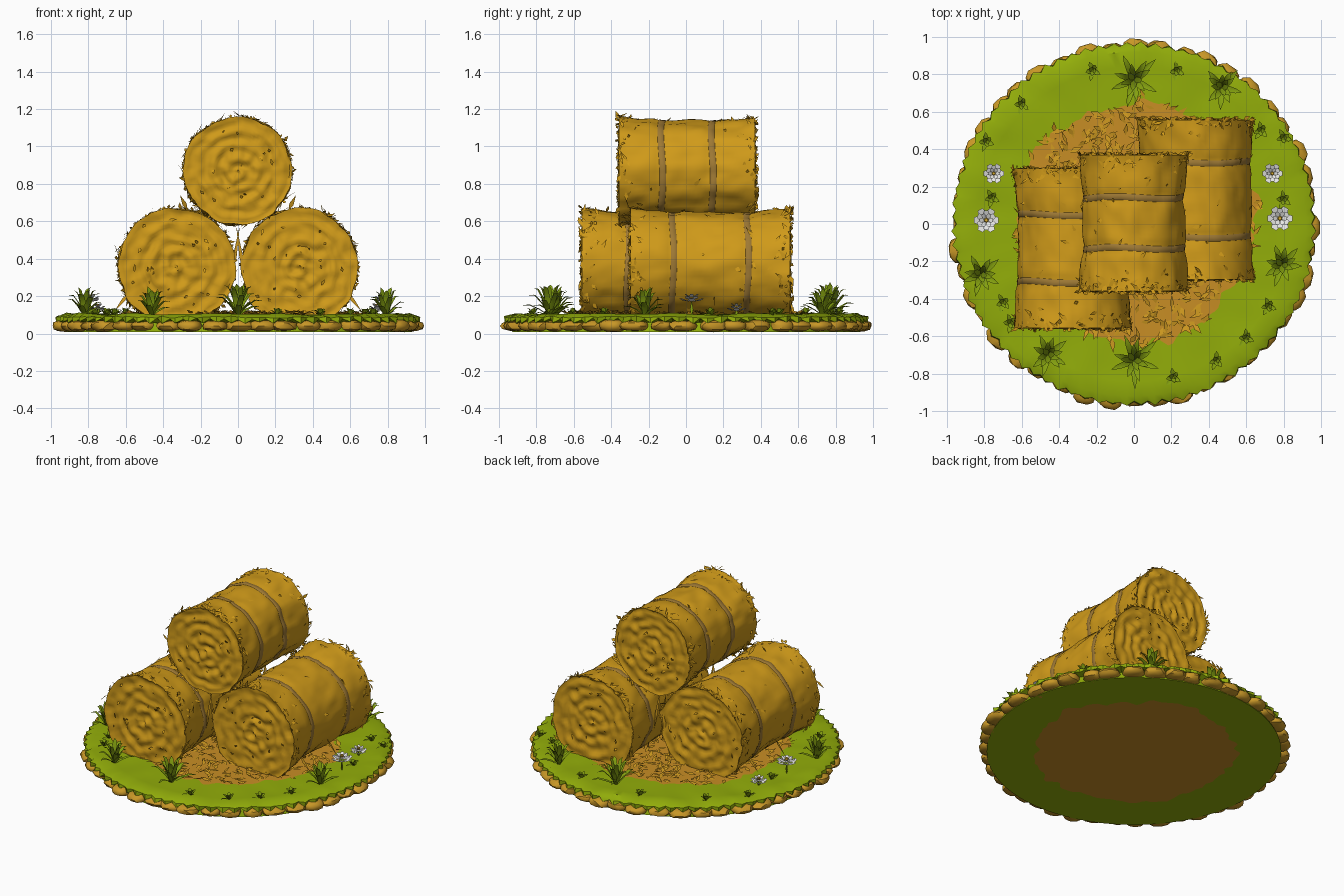
import bpy, bmesh, math, random
from mathutils import Vector, noise

if "Cube" in bpy.data.objects:
    bpy.data.objects.remove(bpy.data.objects["Cube"])

random.seed(7)
TAU = 2 * math.pi
U = random.uniform


def mat(name, r, g, b):
    m = bpy.data.materials.new(name)
    m.diffuse_color = (r, g, b, 1)
    m.use_nodes = True
    m.node_tree.nodes["Principled BSDF"].inputs["Base Color"].default_value = m.diffuse_color
    return m


HAY = mat("golden hay", 0.63, 0.325, 0.010)
STRAW = mat("loose straw", 0.60, 0.31, 0.014)
TWINE = mat("brown twine", 0.34, 0.19, 0.035)
DIRT = mat("dry earth", 0.58, 0.27, 0.018)
GRASS = mat("meadow green", 0.29, 0.42, 0.003)
LEAF = mat("leaf green", 0.23, 0.35, 0.005)
STONE = mat("tan stone", 0.58, 0.31, 0.02)
PETAL = mat("white petal", 0.8, 0.8, 0.78)
POLLEN = mat("yellow pollen", 0.75, 0.45, 0.03)


def build(name, verts, faces, mats, idx=None, smooth=None, fix=False):
    me = bpy.data.meshes.new(name)
    me.from_pydata([tuple(v) for v in verts], [], faces)
    for m in mats:
        me.materials.append(m)
    if idx:
        for p, i in zip(me.polygons, idx):
            p.material_index = i
    if fix:
        bm = bmesh.new()
        bm.from_mesh(me)
        bmesh.ops.recalc_face_normals(bm, faces=bm.faces)
        bm.to_mesh(me)
        bm.free()
    ob = bpy.data.objects.new(name, me)
    bpy.context.collection.objects.link(ob)
    if smooth:
        bpy.ops.object.select_all(action='DESELECT')
        ob.select_set(True)
        bpy.context.view_layer.objects.active = ob
        bpy.ops.object.shade_smooth_by_angle(angle=math.radians(smooth))
    return ob


def strip_faces(rows, n):
    return [(i * n + j, i * n + (j + 1) % n, (i + 1) * n + (j + 1) % n, (i + 1) * n + j)
            for i in range(rows - 1) for j in range(n)]


def chip(v, f, a, b, w, up):
    """Flat straw flake from a to b, widest near the middle, facing up."""
    a, b, up = Vector(a), Vector(b), Vector(up)
    s = up.cross(b - a).normalized() * w
    m = a.lerp(b, 0.4)
    k = len(v)
    v += [a, m - s, b, m + s]
    f.append((k, k + 1, k + 2, k + 3))


# --- ground disc: earth patch inside grass, jagged grass lip, flat underside
N = 160


def patch(a):
    p = Vector((math.cos(a) * 2.2, math.sin(a) * 2.2, 3))
    return 0.635 + 0.06 * noise.noise(p) + 0.05 * noise.noise(p * 4)


def ring(fr, fz):
    return [(fr(j) * math.cos(TAU * j / N), fr(j) * math.sin(TAU * j / N), fz(j)) for j in range(N)]


def edge(j):
    return patch(TAU * j / N)


def bump(j):
    a = TAU * j / N
    return 0.1 + 0.012 * noise.noise(Vector((math.cos(a) * 5, math.sin(a) * 5, 1)))


rows = [ring(lambda j: 0.02, lambda j: 0.1), ring(edge, lambda j: 0.1),
        ring(lambda j: 0.75, bump), ring(lambda j: 0.84, lambda j: bump(j + 40)),
        ring(lambda j: 0.92, lambda j: bump(j + 9) + 0.005),
        ring(lambda j: 0.952 + 0.02 * (j % 2) + U(-.007, .007), lambda j: 0.088 + U(-.006, .006)),
        ring(lambda j: 0.952 + 0.02 * (j % 2), lambda j: 0.078 - 0.02 * (j % 2) + U(-.006, .006)),
        ring(lambda j: 0.91, lambda j: 0.06), ring(lambda j: 0.93, lambda j: 0.008),
        ring(edge, lambda j: 0.008), ring(lambda j: 0.02, lambda j: 0.008)]
faces = strip_faces(len(rows), N)
idx = [0 if i // N in (0, len(rows) - 2) else 1 for i in range(len(faces))]
faces += [tuple(range(N)), tuple(range((len(rows) - 1) * N, len(rows) * N))]
build("grass_ground", sum(rows, []), faces, [DIRT, GRASS], idx + [0, 0], 40, True)

# --- ring of chunky stones around the rim
bm = bmesh.new()
for k in range(44):
    a = TAU * (k + U(-.15, .15)) / 44
    r, w, h = U(0.895, 0.928), U(.062, .08), U(.027, .034)
    for v in bmesh.ops.create_icosphere(bm, subdivisions=2, radius=1)['verts']:
        c = [math.copysign(abs(q) ** 0.75, q) * U(.93, 1.04) for q in v.co]
        x, y, z = r + c[0] * 0.078, c[1] * w, max(0.002, 0.041 + c[2] * h)
        v.co = (x * math.cos(a) - y * math.sin(a), x * math.sin(a) + y * math.cos(a), z)
me = bpy.data.meshes.new("rim_stones")
bm.to_mesh(me)
bm.free()
me.materials.append(STONE)
ob = bpy.data.objects.new("rim_stones", me)
bpy.context.collection.objects.link(ob)
bpy.context.view_layer.objects.active = ob
bpy.ops.object.select_all(action='DESELECT')
ob.select_set(True)
bpy.ops.object.shade_smooth_by_angle(angle=math.radians(35))

# --- hay bales: (name, x, y, z, radius, half length, twine offset)
BALES = [("left_bale", -0.33, -0.13, 0.357, 0.315, 0.435, 0.18),
         ("right_bale", 0.33, 0.13, 0.357, 0.315, 0.435, 0.2),
         ("top_bale", 0.0, 0.005, 0.868, 0.295, 0.372, 0.135)]
S = 72


def bale_radius(R, h, tw, y, a, seed):
    groove = sum(math.exp(-((y - s * tw) / 0.03) ** 2) for s in (-1, 1))
    p = Vector((math.cos(a) * 2.5, math.sin(a) * 2.5, y * 5 + seed * 7))
    return R * (0.92 + 0.07 * (y / h) ** 2) - 0.010 * groove + 0.012 * noise.noise(p) \
        + 0.010 * noise.noise(p * 2.2)


for seed, (name, cx, cy, cz, R, h, tw) in enumerate(BALES):
    def at(r, a, y):
        return Vector((cx + r * math.cos(a), cy + y, cz + r * math.sin(a)))

    # body: coiled end, cylinder, coiled end
    ends = [0.02 + 0.93 * i / 20 for i in range(21)]
    prof = [(f, -1) for f in ends] + [(-1 + 2 * i / 30, 0) for i in range(31)] + [(f, 1) for f in ends[::-1]]
    verts = []
    for t, end in prof:
        for j in range(S):
            a = TAU * j / S
            if end:
                q = Vector((t * math.cos(a), t * math.sin(a), seed + end)) * 4
                coil = math.sin(TAU * 4 * t - end * a + 2.5 * noise.noise(q * 0.8))
                y = end * (h - 0.012 + 0.007 * coil * (1.1 - 0.5 * t) + 0.014 * noise.noise(q * 1.5))
                verts.append(at(t * bale_radius(R, h, tw, end * h, a, seed), a, y))
            else:
                y = t * (h - 0.008)
                verts.append(at(bale_radius(R, h, tw, y, a, seed), a, y))
    faces = strip_faces(len(prof), S)
    faces += [tuple(range(S)), tuple(range((len(prof) - 1) * S, len(prof) * S))]
    build(name, verts, faces, [HAY], None, 60, True)

    # twine bands following the surface
    for s, side in ((-1, "front"), (1, "back")):
        verts = []
        for dy, lift in ((-.020, -.004), (-.015, .003), (.015, .003), (.020, -.004)):
            for j in range(S):
                a = TAU * j / S
                y = s * tw + dy + 0.006 * math.sin(3 * a + seed)
                verts.append(at(bale_radius(R, h, tw, y, a, seed) + lift, a, y))
        build(f"{name}_{side}_twine", verts, strip_faces(4, S), [TWINE], None, 60)

    # loose stalks: frayed rims, side fluff and a few on the coiled ends
    v, f = [], []
    for k in range(300):
        a, da = U(0, TAU), U(-.2, .2)
        s = random.choice((-1, 1))
        y = s * (h - abs(random.gauss(0, 0.035))) if k < 240 else U(-h, h)
        r = bale_radius(R, h, tw, y, a, seed)
        y2 = max(-h - .01, min(h + .01, y + U(-.05, .05)))
        out = U(0.004, 0.018) if k % 14 else U(0.025, 0.04)
        chip(v, f, at(r - .002, a, y), at(r + out, a + da, y2), U(.007, .013), (math.cos(a), 0, math.sin(a)))
    for k in range(36):
        a, s, r = U(0, TAU), random.choice((-1, 1)), R * U(.3, .92)
        chip(v, f, at(r, a, s * (h - .008)), at(r * U(.93, 1.05), a + U(-.25, .25), s * (h + .008)),
             .009, (0, s, 0))
    build(f"{name}_stalks", v, f, [HAY])

# --- straw litter over the earth patch, plus long stalks leaning on the bales
v, f = [], []
for k in range(750):
    a = U(0, TAU)
    r = patch(a) * math.sqrt(U(0, 1)) * 1.01
    d, l = U(0, TAU), U(.04, .085)
    p = Vector((r * math.cos(a), r * math.sin(a), U(.101, .108)))
    q = p + Vector((l * math.cos(d), l * math.sin(d), U(.0, .022)))
    chip(v, f, p, q, U(.009, .016), (U(-.3, .3), U(-.3, .3), 1))
build("straw_litter", v, f, [STRAW])
v, f = [], []
for s in (-1, 1):
    for y, n in ((-.3, -1), (.3, 1)):
        chip(v, f, (s * .035, y, .3), (-s * .01, y, .58), .01, (0, n, 0))
        chip(v, f, (s * .58, y * .5, .22), (s * .66, y * .5, .12), .01, (0, n, .3))
    chip(v, f, (s * .27, -.3, .66), (s * .31, -.33, .74), .012, (0, -1, 0))
build("leaning_stalks", v, f, [STRAW])


# --- grass tufts made of arched, folded blades, inner ones tall and outer ones low
def tuft(v, f, x, y, n, reach, height, w):
    for k in range(n):
        a = TAU * (k * 0.382 + U(-.05, .05))
        q = (k + .5) / n
        l, up = reach * (.25 + .75 * q), height * (1 - .7 * q * q) * U(.85, 1)
        d, s = Vector((math.cos(a), math.sin(a), 0)), Vector((-math.sin(a), math.cos(a), 0))
        o, b = Vector((x, y, .097)), len(v)
        for t, ww in ((0, .6), (.35, 1), (.7, .75)):
            c = o + d * l * t + Vector((0, 0, up * (1 - (1 - t) ** 1.7)))
            v += [c + s * w * ww, c - Vector((0, 0, w * .3)), c - s * w * ww]
        v.append(o + d * l + Vector((0, 0, up * (1 - .25 * q))))
        for i in (0, 3):
            f += [(b + i + 3, b + i + 4, b + i + 1, b + i), (b + i + 4, b + i + 5, b + i + 2, b + i + 1)]
        f += [(b + 9, b + 7, b + 6), (b + 9, b + 8, b + 7)]


BIG = [(0, .77), (0, -.73), (.47, .73), (-.46, -.7), (-.82, -.27), (.79, -.22)]
SMALL = [(-.6, .64), (-.22, .82), (.23, .82), (.8, .46), (-.79, .44), (.21, -.82), (.44, -.73),
         (.6, -.61), (.72, -.44), (-.66, -.53), (.68, .5), (-.7, -.42), (-.76, .14), (.8, .13)]
v, f = [], []
for i, (x, y) in enumerate(BIG):
    tuft(v, f, x, y, 17, .165 if i < 2 else .13, .19 if i < 2 else .165, .017)
build("tall_grass_tufts", v, f, [LEAF], None, 60)
v, f = [], []
for x, y in SMALL:
    tuft(v, f, x, y, 8, .06, .045, .013)
build("small_grass_tufts", v, f, [LEAF], None, 60)

# --- white flowers with three petal layers, a bud and a stem
for k, (x, y, z, R) in enumerate([(-.75, .27, .12, .055), (-.79, .02, .17, .068),
                                  (.74, .27, .12, .055), (.78, .03, .17, .068)]):
    v, f, idx = [], [], []
    for layer in range(3):
        for p in range(6):
            a = TAU * (p + layer * .5) / 6
            r = R * (1 - .22 * layer)
            b = len(v)
            for fr, da, dz in ((.1, 0, 0), (.7, -.5, .006), (1, -.22, .016), (1, .22, .016), (.7, .5, .006)):
                v.append((x + r * fr * math.cos(a + da), y + r * fr * math.sin(a + da), z + dz + .012 * layer))
            f.append(tuple(range(b, b + 5)))
            idx.append(0)
    for dz, r in ((.022, .2), (.038, .13)):  # bud
        v += [(x + R * r * math.cos(TAU * j / 8), y + R * r * math.sin(TAU * j / 8), z + dz) for j in range(8)]
    b = len(v) - 16
    f += [tuple(b + q for q in fc) for fc in strip_faces(2, 8)] + [tuple(range(b + 8, b + 16))]
    idx += [1] * 9
    for n in ((0, -1, 0), (1, 0, 0)):  # stem
        chip(v, f, (x, y, .09), (x, y, z + .01), .009, n)
    build(f"flower_{k + 1}", v, f, [PETAL, POLLEN, LEAF], idx + [2, 2])
